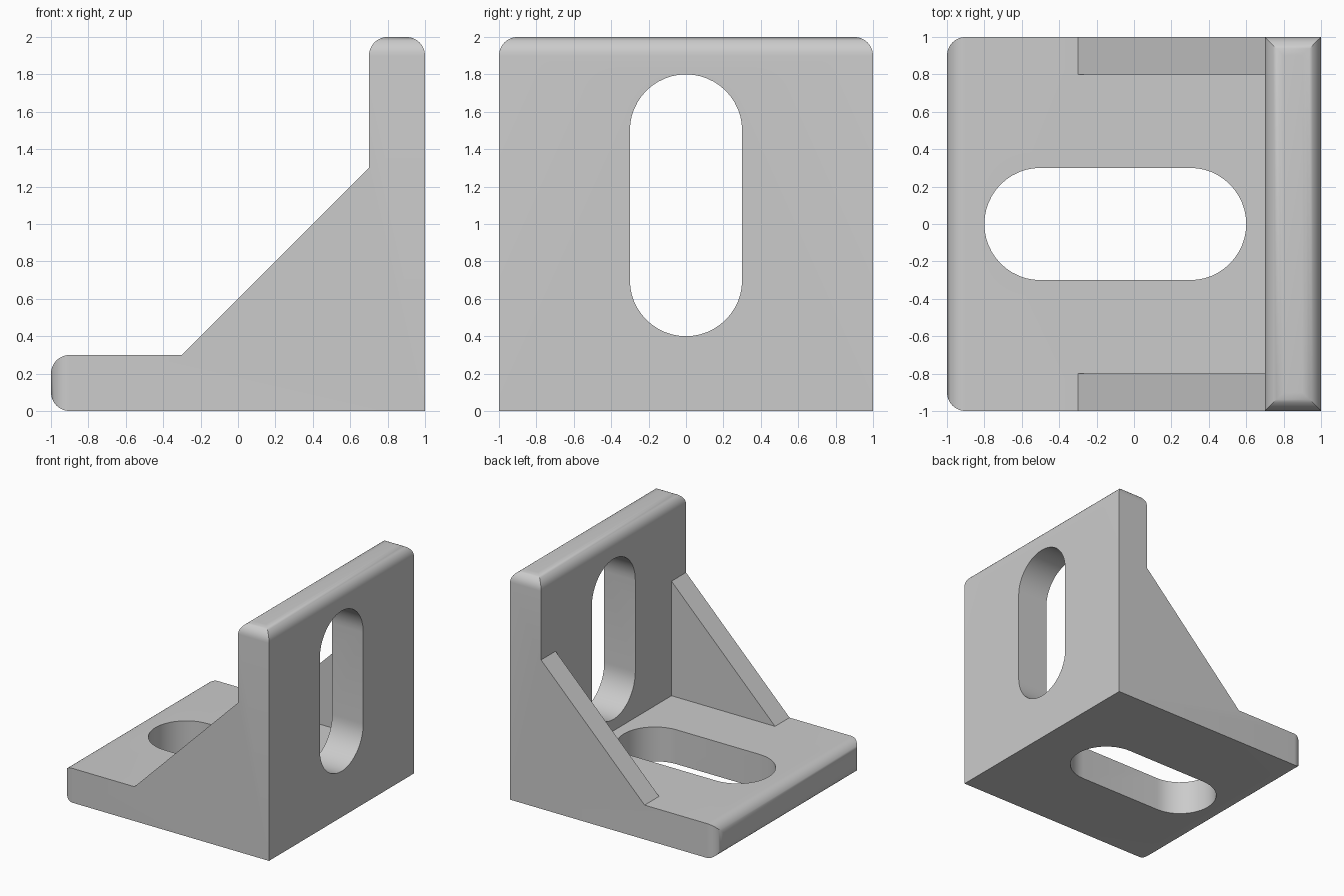
import bpy, bmesh, math

if "Cube" in bpy.data.objects:
    bpy.data.objects.remove(bpy.data.objects["Cube"], do_unlink=True)

grey = bpy.data.materials.new("cast grey")
grey.use_nodes = True
grey.diffuse_color = (0.6, 0.6, 0.6, 1)
grey.node_tree.nodes["Principled BSDF"].inputs["Base Color"].default_value = (0.6, 0.6, 0.6, 1)


def prism(name, profile, direction, rounded=None):
    """Extrude a closed profile; round the edges of the faces picked by rounded."""
    bm = bmesh.new()
    face = bm.faces.new([bm.verts.new(p) for p in profile])
    ext = bmesh.ops.extrude_face_region(bm, geom=[face])["geom"]
    bmesh.ops.translate(bm, vec=direction,
                        verts=[v for v in ext if isinstance(v, bmesh.types.BMVert)])
    bmesh.ops.recalc_face_normals(bm, faces=bm.faces)
    if rounded:
        edges = {e for f in bm.faces if rounded(f.normal, f.calc_center_median()) for e in f.edges}
        bmesh.ops.bevel(bm, geom=list(edges), offset=0.1, segments=8,
                        profile=0.5, affect='EDGES')
    mesh = bpy.data.meshes.new(name)
    bm.to_mesh(mesh)
    bm.free()
    mesh.materials.append(grey)
    obj = bpy.data.objects.new(name, mesh)
    bpy.context.collection.objects.link(obj)
    return obj


def slot_outline(start, end, radius, steps=24):
    """Stadium outline as (along, across) pairs."""
    pts = []
    for centre, turn in ((end, -math.pi / 2), (start, math.pi / 2)):
        for i in range(steps + 1):
            a = turn + math.pi * i / steps
            pts.append((centre + radius * math.cos(a), radius * math.sin(a)))
    return pts


# Bracket body: both plates and the sloped web, with rounded free ends
side = [(-1, 0), (1, 0), (1, 2), (0.7, 2), (0.7, 1.3), (-0.3, 0.3), (-1, 0.3)]
bracket = prism("corner_bracket", [(x, -1, z) for x, z in side], (0, 2, 0),
                lambda n, c: n.x < -0.99 and c.x < -0.9 or n.z > 0.99 and c.z > 1.9)

# Pocket between the two gussets
pocket = [(0.7, 0.3), (0.7, 1.3), (0.2, 1.3), (-0.3, 0.8), (-0.3, 0.3)]
cutters = [prism("pocket_cutter", [(x, -0.8, z) for x, z in pocket], (0, 1.6, 0))]

# Slots through the base plate and the upright plate
cutters.append(prism("base_slot_cutter",
                     [(a, b, -0.2) for a, b in slot_outline(-0.5, 0.3, 0.3)], (0, 0, 0.7)))
cutters.append(prism("upright_slot_cutter",
                     [(0.6, b, a) for a, b in slot_outline(0.7, 1.5, 0.3)], (0.6, 0, 0)))

bpy.context.view_layer.objects.active = bracket
bracket.select_set(True)
for cutter in cutters:
    mod = bracket.modifiers.new(cutter.name, 'BOOLEAN')
    mod.operation = 'DIFFERENCE'
    mod.solver = 'EXACT'
    mod.object = cutter
    bpy.ops.object.modifier_apply(modifier=mod.name)
    bpy.data.objects.remove(cutter, do_unlink=True)

bpy.ops.object.shade_smooth_by_angle(angle=math.radians(30))
